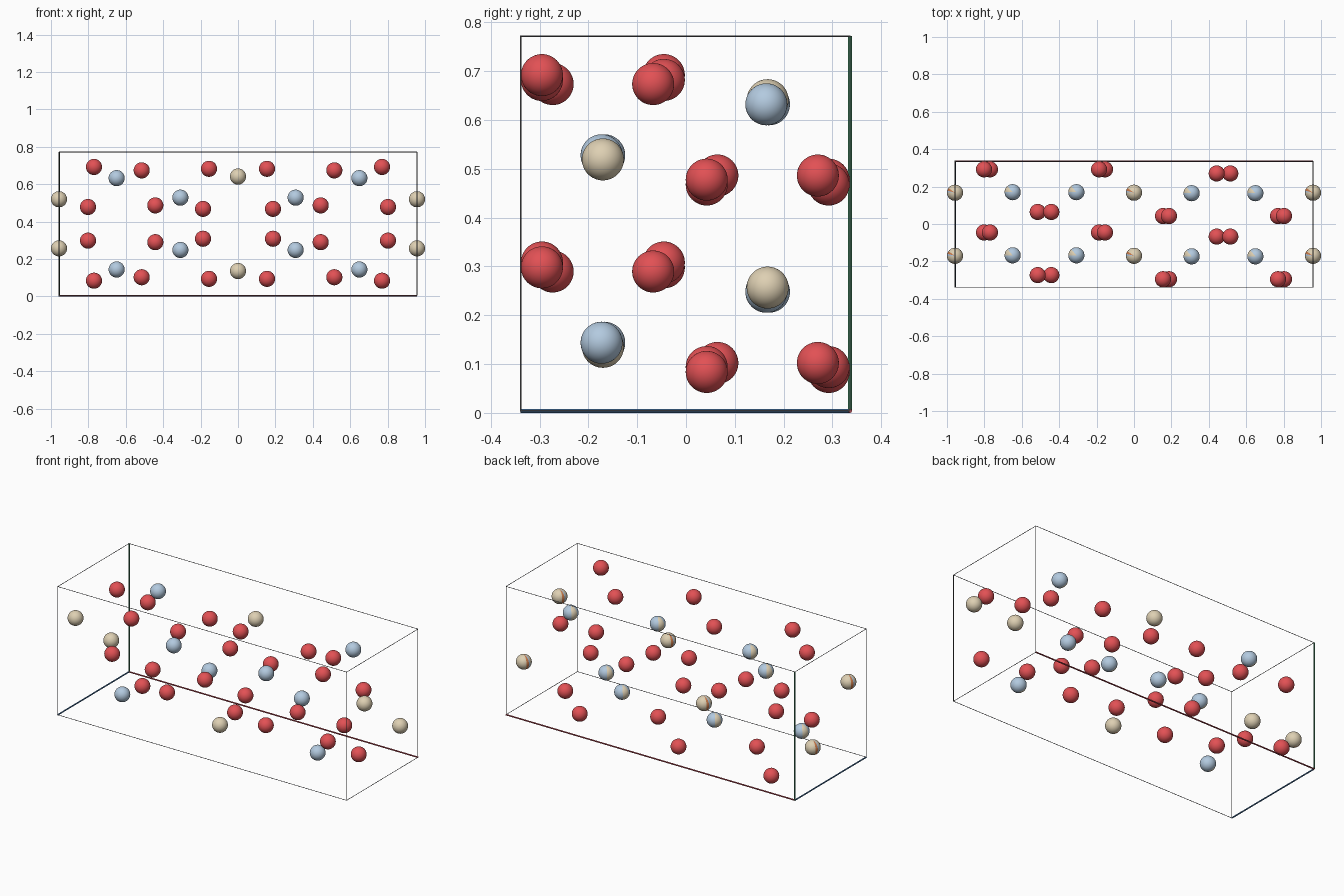
import bpy, bmesh, math
from mathutils import Vector

if "Cube" in bpy.data.objects:
    bpy.data.objects.remove(bpy.data.objects["Cube"])

# cell size and corner; third axis runs towards the front (-y)
A, B, C = 1.914, 0.768, 0.675
ORIGIN = Vector((-0.957, 0.336, 0.004))
R = 0.043


def to_world(f):
    return ORIGIN + Vector((f[0] * A, -f[2] * C, f[1] * B))


def material(name, rgb):
    m = bpy.data.materials.new(name)
    m.diffuse_color = (*rgb, 1)
    m.use_nodes = True
    m.node_tree.nodes["Principled BSDF"].inputs["Base Color"].default_value = m.diffuse_color
    return m


RED = material("red", (0.76, 0.082, 0.09))
BLUE = material("pale_blue", (0.45, 0.59, 0.74))
TAN = material("tan", (0.73, 0.63, 0.45))
ORANGE = material("orange_brown", (0.60, 0.20, 0.07))
GREY = material("grey", (0.20, 0.20, 0.21))
AX_RED = material("axis_red", (0.45, 0.06, 0.08))
AX_GREEN = material("axis_green", (0.06, 0.26, 0.13))
AX_BLUE = material("axis_blue", (0.07, 0.20, 0.42))


# ball mesh, with vertical wedges of other colours: (start angle, end angle, colour)
def ball_mesh(name, main, wedges=()):
    bm = bmesh.new()
    bmesh.ops.create_uvsphere(bm, u_segments=72, v_segments=24, radius=R)
    for f in bm.faces:
        f.smooth = True
        c = f.calc_center_median()
        angle = math.degrees(math.atan2(c.y, c.x))
        for i, (a, b, _) in enumerate(wedges):
            if a < angle < b:
                f.material_index = i + 1
    me = bpy.data.meshes.new(name)
    bm.to_mesh(me)
    bm.free()
    for m in [main] + [w[2] for w in wedges]:
        me.materials.append(m)
    return me


# all equivalent sites of one atom in the cell
def sites(x, y, z):
    h = 0.5
    raw = [(x, y, z), (h - x, h - y, z + h), (-x, y, h - z), (x + h, h - y, -z),
           (-x, -y, -z), (x + h, y + h, h - z), (x, -y, z + h), (h - x, y + h, z)]
    out = set()
    for p in raw:
        q = tuple(round(v % 1.0, 4) % 1.0 for v in p)
        out.add(q)
        if q[0] == 0:                      # repeat on the opposite cell face
            out.add((1.0, q[1], q[2]))
    return sorted(out)


def place(name, mesh, frac):
    for p in sites(*frac):
        o = bpy.data.objects.new(name, mesh)
        o.location = to_world(p)
        bpy.context.collection.objects.link(o)


# atoms
red_ball = ball_mesh("red_ball", RED)
for frac in ((0.0977, 0.104, 0.065), (0.419, 0.117, 0.065), (0.769, 0.128, 0.0975)):
    place("red_atom", red_ball, frac)
place("blue_atom", ball_mesh("blue_ball", BLUE, [(130, 180, TAN)]), (0.1610, 0.182, 0.746))
place("tan_atom", ball_mesh("tan_ball", TAN, [(145, 165, ORANGE), (165, 180, BLUE)]),
      (0.0, 0.329, 0.25))


# cell edges: thin rods, with three thicker coloured axes at the origin corner
def rod(name, p, q, r, mat):
    p, q = to_world(p), to_world(q)
    d = q - p
    bpy.ops.mesh.primitive_cylinder_add(vertices=12, radius=r, depth=d.length,
                                        location=(p + q) / 2)
    o = bpy.context.object
    o.name = name
    o.rotation_euler = d.to_track_quat('Z', 'Y').to_euler()
    o.data.materials.append(mat)
    bpy.ops.object.shade_smooth_by_angle()


for axis, mat in enumerate((AX_RED, AX_GREEN, AX_BLUE)):
    for u in (0, 1):
        for v in (0, 1):
            p = [u, v]
            p.insert(axis, 0)
            q = list(p)
            q[axis] = 1
            if u == v == 0:
                rod("axis_rod", p, q, 0.004, mat)
            else:
                rod("cell_edge", p, q, 0.0015, GREY)
